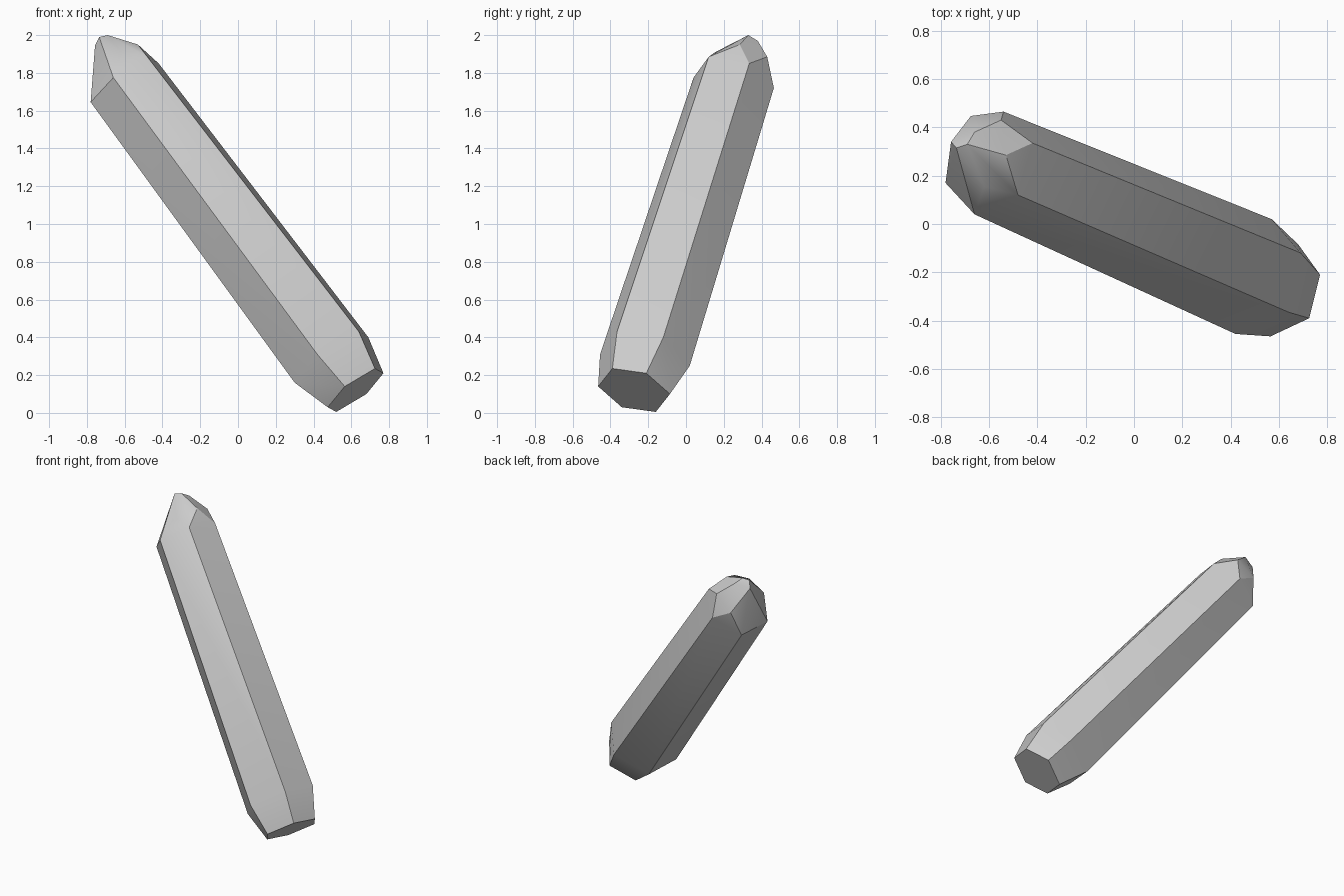
import bpy
import bmesh
import math
from mathutils import Vector

# Remove the default object
cube = bpy.data.objects.get("Cube")
if cube:
    bpy.data.objects.remove(cube, do_unlink=True)


def make_material(name, colour):
    material = bpy.data.materials.new(name)
    material.use_nodes = True
    material.diffuse_color = colour
    shader = material.node_tree.nodes["Principled BSDF"]
    shader.inputs["Base Color"].default_value = colour
    return material


def hexagon(first, second, third, fourth):
    """Centrally symmetric hexagon: first and fourth are opposite corners."""
    total = Vector(first) + Vector(fourth)
    half = [Vector(first), Vector(second), Vector(third)]
    return half + [total - corner for corner in half]


# Flat base, lower shoulder and upper shoulder of the tilted shaft
base_ring = hexagon((.725, -.39, .235), (.77, -.21, .21), (.68, -.085, .10), (.52, -.16, .005))
lower_ring = hexagon((.64, -.365, .43), (.69, -.12, .40), (.57, .02, .25), (.35, -.07, .13))
upper_ring = hexagon((-.48, .12, 1.885), (-.42, .335, 1.85), (-.54, .465, 1.72), (-.72, .385, 1.61))

# Corners of the irregular chipped tip
tip_corners = [
    Vector(corner) for corner in (
        (-.62, .155, 1.91),
        (-.53, .285, 1.95),
        (-.69, .33, 2),
        (-.66, .38, 1.97),
        (-.55, .43, 1.885),
        (-.675, .447, 1.785),
        (-.757, .34, 1.945),
        (-.735, .315, 1.99),
    )
]

# Facet the solid around the rings and the tip
bm = bmesh.new()
for corner in base_ring + lower_ring + upper_ring + tip_corners:
    bm.verts.new(corner)
bmesh.ops.convex_hull(bm, input=bm.verts)
bmesh.ops.dissolve_limit(bm, angle_limit=math.radians(5), verts=bm.verts, edges=bm.edges)
bmesh.ops.recalc_face_normals(bm, faces=bm.faces)

mesh = bpy.data.meshes.new("crystal_shard")
bm.to_mesh(mesh)
bm.free()
mesh.materials.append(make_material("pale grey stone", (.6, .6, .6, 1)))

# Soft shading inside each facet, sharp ridges between them
crystal = bpy.data.objects.new("crystal_shard", mesh)
bpy.context.collection.objects.link(crystal)
bpy.ops.object.select_all(action="DESELECT")
crystal.select_set(True)
bpy.context.view_layer.objects.active = crystal
bpy.ops.object.shade_smooth_by_angle(angle=math.radians(30))
